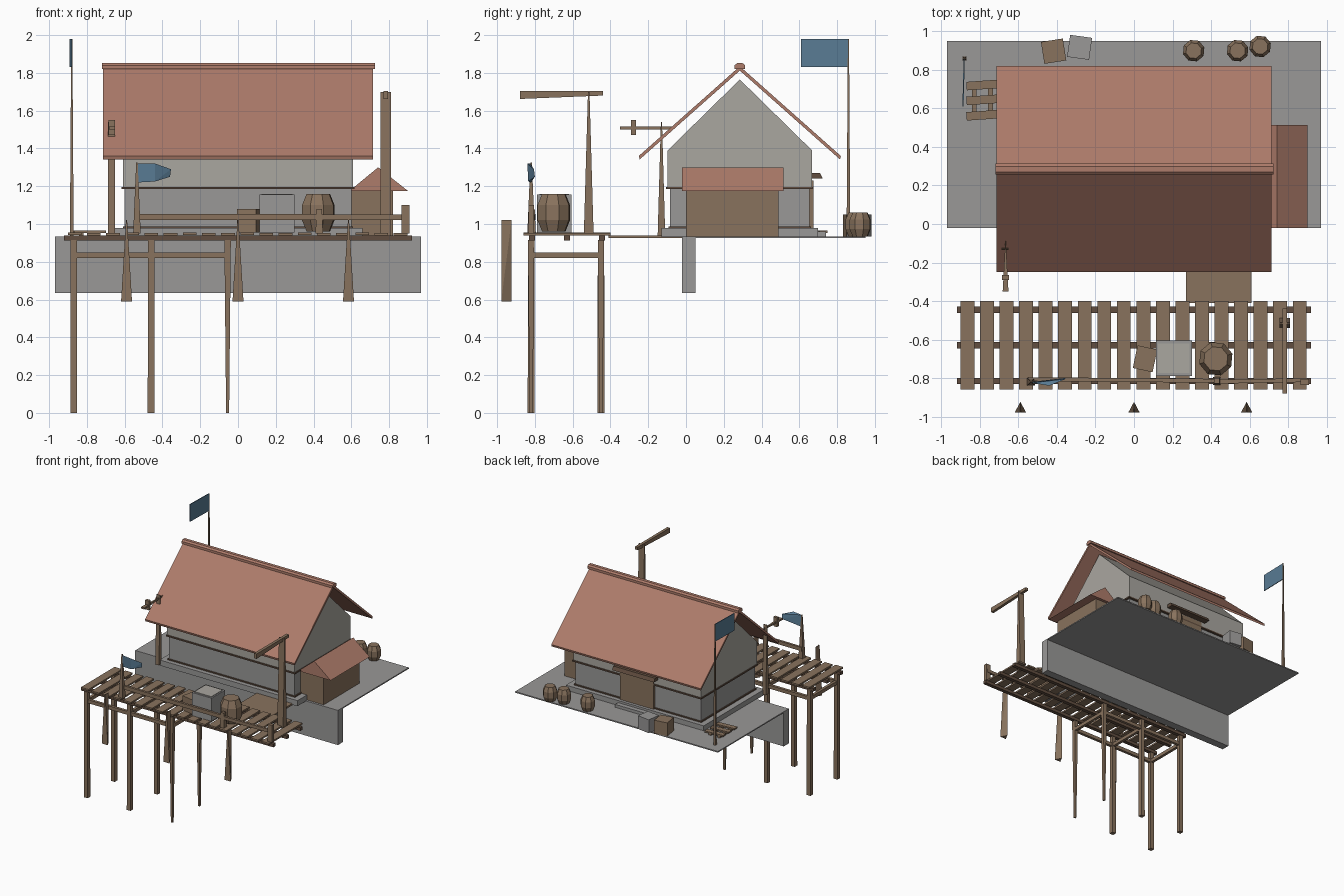
import bpy, bmesh, math
from mathutils import Matrix, Vector

if "Cube" in bpy.data.objects:
    bpy.data.objects.remove(bpy.data.objects["Cube"])


def mat(name, r, g, b):
    m = bpy.data.materials.new(name)
    m.diffuse_color = (r, g, b, 1)
    m.use_nodes = True
    m.node_tree.nodes["Principled BSDF"].inputs["Base Color"].default_value = m.diffuse_color
    return m


WOOD = mat("wood", .25, .17, .11)
DARK = mat("dark_wood", .12, .075, .05)
TILE = mat("roof_tile", .42, .2, .145)
PLASTER = mat("plaster", .40, .385, .35)
STONE = mat("stone", .32, .315, .31)
BLUE = mat("blue_cloth", .1, .2, .3)


def finish(name, bm, m):
    bmesh.ops.recalc_face_normals(bm, faces=bm.faces)
    me = bpy.data.meshes.new(name)
    bm.to_mesh(me)
    bm.free()
    me.materials.append(m)
    ob = bpy.data.objects.new(name, me)
    bpy.context.collection.objects.link(ob)
    return ob


def box(name, x, y, z, m, rot=0):
    """Box from (min, max) ranges, turned about its own vertical axis."""
    bm = bmesh.new()
    bmesh.ops.create_cube(bm, size=1)
    size = [b - a for a, b in (x, y, z)]
    mid = Vector([(a + b) / 2 for a, b in (x, y, z)])
    bm.transform(Matrix.Translation(mid) @ Matrix.Rotation(math.radians(rot), 4, 'Z')
                 @ Matrix.Diagonal((*size, 1)))
    return finish(name, bm, m)


def hull(name, pts, m):
    bm = bmesh.new()
    vs = [bm.verts.new(p) for p in pts]
    bmesh.ops.convex_hull(bm, input=vs)
    bmesh.ops.dissolve_limit(bm, angle_limit=.01, verts=bm.verts, edges=bm.edges)
    return finish(name, bm, m)


def extrude_x(name, prof, x0, x1, m):
    """Closed (y, z) profile extruded along x."""
    bm = bmesh.new()
    f = bm.faces.new([bm.verts.new((x0, y, z)) for y, z in prof])
    r = bmesh.ops.extrude_face_region(bm, geom=[f])
    bmesh.ops.translate(bm, vec=(x1 - x0, 0, 0),
                        verts=[v for v in r["geom"] if isinstance(v, bmesh.types.BMVert)])
    return finish(name, bm, m)


def taper(name, x, y, z0, z1, r0, r1, m):
    """Slim square post narrowing from r0 to r1."""
    return hull(name, [(x + sx * r, y + sy * r, z) for z, r in ((z0, r0), (z1, r1))
                       for sx in (-1, 1) for sy in (-1, 1)], m)


def barrel(name, x, y, z0, r, h, m):
    hull(name, [(x + k * r * math.cos(a * math.pi / 4 + .3), y + k * r * math.sin(a * math.pi / 4 + .3), z0 + t * h)
                for k, t in ((.72, 0), (1, .3), (1, .7), (.72, 1)) for a in range(8)], m)


# Quay
box("quay_top", (-.97, .97), (-.02, .95), (.925, .935), STONE)
box("quay_wall", (-.97, .97), (-.02, .05), (.635, .93), STONE)
box("gangway", (.27, .61), (-.41, -.02), (.925, .94), WOOD)

# House
CY = .285
box("plinth", (-.66, .66), (CY - .415, CY + .415), (.93, .978), STONE)
box("lower_wall", (-.6, .6), (CY - .37, CY + .37), (.97, 1.19), STONE)
extrude_x("upper_wall", [(CY - .382, 1.19), (CY + .382, 1.19), (CY + .382, 1.39),
                         (CY, 1.765), (CY - .382, 1.39)], -.61, .61, PLASTER)
box("wall_band", (-.617, .617), (CY - .39, CY + .39), (1.184, 1.196), DARK)
box("base_band", (-.61, .61), (CY - .378, CY + .378), (.975, .988), DARK)
for s, n in ((-1, "front"), (1, "back")):
    extrude_x("roof_" + n, [(CY, 1.835), (CY + s * .535, 1.36),
                            (CY + s * .53, 1.342), (CY, 1.812)], -.715, .715, TILE)
extrude_x("ridge_cap", [(CY - .028, 1.82), (CY - .028, 1.84), (CY - .014, 1.852), (CY + .014, 1.852),
                        (CY + .028, 1.84), (CY + .028, 1.82)], -.72, .725, TILE)
box("back_door", (-.16, .16), (.64, .675), (.978, 1.23), WOOD)
extrude_x("door_lintel", [(.66, 1.24), (.725, 1.24), (.71, 1.27), (.66, 1.27)], -.2, .2, DARK)
box("door_step", (-.16, .16), (.69, .74), (.935, .96), STONE)

# Side shed
box("shed", (.59, .82), (0, .49), (.935, 1.175), WOOD)
hull("shed_roof", [(x, y, z) for y in (-.02, .515)
                   for x, z in ((.59, 1.175), (.9, 1.175), (.742, 1.3))], TILE)

# Pier deck
for i in range(18):
    x = -.865 + i * .1015
    z = .952 + (.004 if i % 3 == 0 else 0)
    box("deck_plank", (x - .036, x + .036), (-.86, -.4), (z - .014, z), WOOD)
for y in (-.815, -.63, -.445):
    box("deck_beam", (-.92, .92), (y - .016, y + .016), (.912, .939), DARK)

# Long legs with their braces
for x in (-.87, -.46, -.055):
    for y in (-.82, -.45):
        r = .018 if x < -.1 else .008
        taper("pier_leg", x, y, 0, .915, r, .017, WOOD)
    box("leg_brace_short", (x - .012, x + .012), (-.82, -.45), (.82, .85), WOOD)
for y in (-.82, -.45):
    box("leg_brace_long", (-.87, -.05), (y - .012, y + .012), (.82, .85), WOOD)

# Mooring piles
for x in (-.59, 0, .585):
    hull("mooring_pile", [(x - .029, -.978, .59), (x + .029, -.978, .59), (x, -.924, .59),
                          (x - .003, -.978, 1.02), (x + .003, -.978, 1.02), (x, -.924, 1.02)], WOOD)

# Railing
box("rail_left", (-.55, .42), (-.82, -.80), (1.022, 1.054), WOOD, -.5)
box("rail_right", (.42, .9), (-.825, -.805), (1.022, 1.05), WOOD, 1)
box("rail_post", (.865, .908), (-.835, -.805), (.95, 1.1), WOOD)
taper("rail_post", .43, -.815, .95, 1.08, .02, .014, WOOD)

# Small pennant on the railing
taper("pennant_pole", -.535, -.82, .95, 1.325, .02, .004, WOOD)
hull("pennant", [(-.53, -.825, 1.32), (-.53, -.82, 1.22), (-.44, -.84, 1.32), (-.44, -.835, 1.225),
                 (-.355, -.805, 1.29), (-.36, -.8, 1.25)], BLUE)

# Crane
hull("crane_post", [(x, -.515 + s * r, z) for x in (.755, .81)
                    for z, r in ((.94, .026), (1.7, .004)) for s in (-1, 1)], WOOD)
hull("crane_arm", [(x, y, z) for x in (.77, .795)
                   for y, z in ((-.88, 1.705), (-.88, 1.662), (-.44, 1.705), (-.44, 1.68))], WOOD)

# Lantern post beside the house
hull("lantern_post", [(x, -.13 + s * r, z) for x in (-.687, -.652)
                      for z, r in ((.94, .02), (1.54, .003)) for s in (-1, 1)], WOOD)
hull("lantern_arm", [(-.682, -.35, 1.5), (-.652, -.35, 1.5), (-.682, -.35, 1.515), (-.652, -.35, 1.515),
                     (-.667, -.07, 1.5), (-.667, -.07, 1.515)], WOOD)
box("lantern", (-.685, -.65), (-.29, -.265), (1.47, 1.55), WOOD)

# Flagpole
taper("flagpole", -.88, .86, .935, 1.98, .01, .003, WOOD)
hull("flag", [(x, y, z) for y, x in ((.61, -.888), (.86, -.882)) for x in (x - .003, x + .003)
              for z in (1.83, 1.98)], BLUE)

# Pallet
for y in (.565, .645, .722):
    box("pallet_slat", (-.87, -.7), (y - .022, y + .022), (.953, .965), WOOD, 4)
for x in (-.83, -.745):
    box("pallet_runner", (x - .012, x + .012), (.55, .74), (.935, .953), WOOD)

# Cargo on the pier
box("pier_crate_large", (.113, .3), (-.79, -.605), (.955, 1.155), STONE)
box("crate_lid", (.125, .288), (-.775, -.62), (1.15, 1.16), PLASTER)
box("pier_crate_small", (.005, .11), (-.76, -.64), (.955, 1.08), WOOD, -12)
barrel("pier_barrel", .425, -.7, .96, .09, .2, WOOD)

# Cargo behind the house
box("back_crate", (-.475, -.36), (.84, .955), (.935, 1.05), WOOD, 9)
box("back_crate", (-.34, -.225), (.86, .975), (.935, 1.05), STONE, -8)
for x, y in ((.31, .9), (.538, .9), (.655, .922)):
    barrel("back_barrel", x, y, .935, .058, .125, WOOD)
